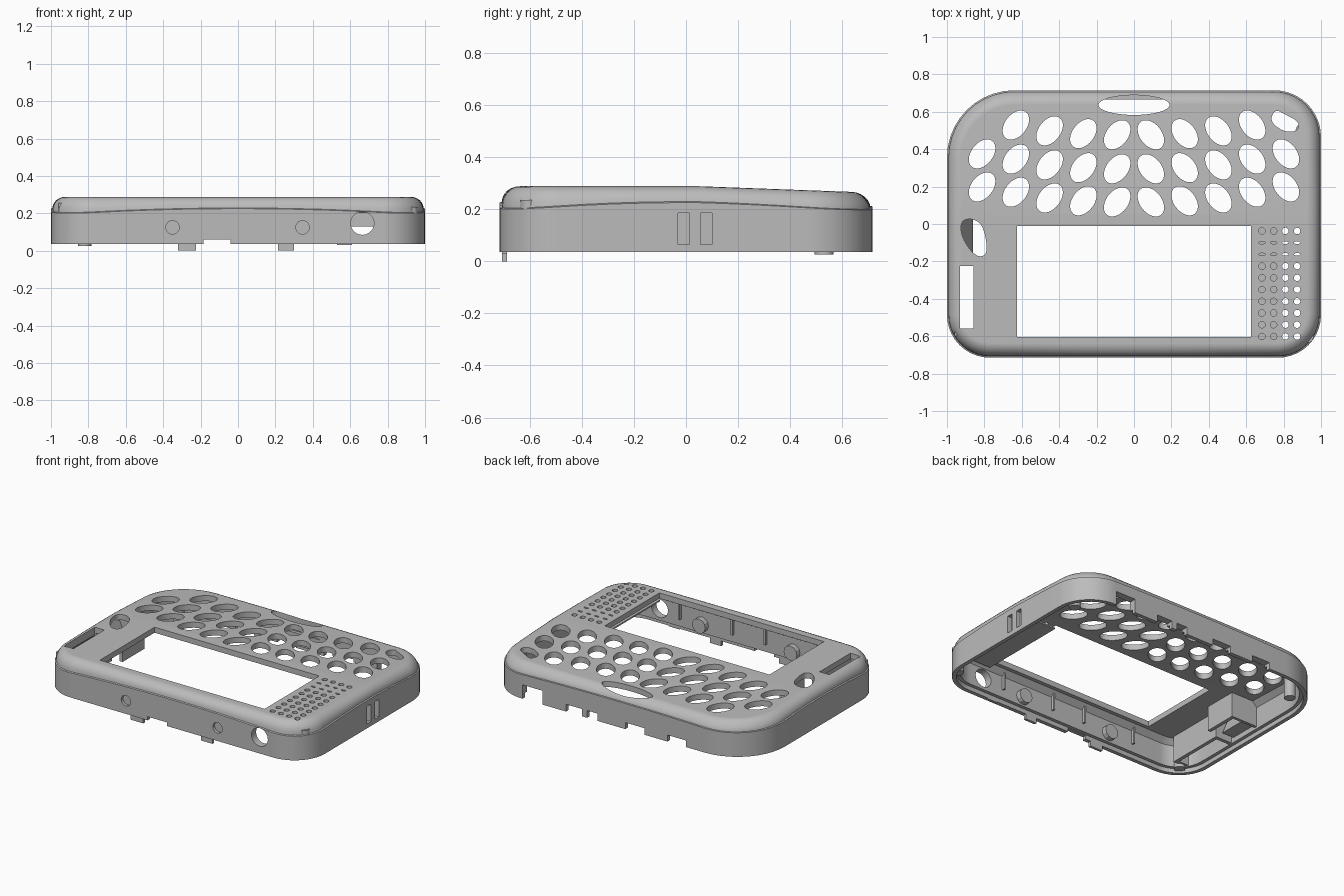
import bpy, bmesh
from math import sin, cos, pi, radians

old = bpy.data.objects.get("Cube")
if old:
    bpy.data.objects.remove(old, do_unlink=True)

grey = bpy.data.materials.new("plastic grey")
grey.use_nodes = True
grey.diffuse_color = (0.5, 0.5, 0.5, 1)
grey.node_tree.nodes["Principled BSDF"].inputs["Base Color"].default_value = (0.5, 0.5, 0.5, 1)

HX, HY, BASE, TOP, UNDER = 1.0, 0.715, 0.035, 0.288, 0.25


def make(name, bm):
    bmesh.ops.recalc_face_normals(bm, faces=bm.faces)
    mesh = bpy.data.meshes.new(name)
    bm.to_mesh(mesh)
    bm.free()
    mesh.materials.append(grey)
    ob = bpy.data.objects.new(name, mesh)
    bpy.context.collection.objects.link(ob)
    return ob


def prism(bm, pts, lo, hi, axis="z"):
    """Extrude a 2D outline along an axis."""
    place = {"z": lambda u, v, t: (u, v, t),
             "y": lambda u, v, t: (u, t, v),
             "x": lambda u, v, t: (t, u, v)}[axis]
    a, b = [[bm.verts.new(place(u, v, t)) for u, v in pts] for t in (lo, hi)]
    bm.faces.new(a)
    bm.faces.new(b)
    n = len(a)
    for i in range(n):
        bm.faces.new((a[i], a[(i + 1) % n], b[(i + 1) % n], b[i]))


def rect(u0, u1, v0, v1):
    return [(u0, v0), (u1, v0), (u1, v1), (u0, v1)]


def ellipse(cx, cy, a, b, tilt=0, n=32):
    c, s = cos(tilt), sin(tilt)
    ring = [(a * cos(2 * pi * i / n), b * sin(2 * pi * i / n)) for i in range(n)]
    return [(cx + c * u - s * v, cy + s * u + c * v) for u, v in ring]


def rounded(pts, passes=3):
    """Soften a polygon by cutting its corners."""
    for _ in range(passes):
        pts = [(p[0] + (q[0] - p[0]) * f, p[1] + (q[1] - p[1]) * f)
               for p, q in zip(pts, pts[1:] + pts[:1]) for f in (0.25, 0.75)]
    return pts


def outline(inset):
    """Case outline with a wider back right-hand corner, moved inward."""
    arcs = []
    for k, (sx, sy, r) in enumerate(((1, 1, .25), (-1, 1, .36), (-1, -1, .23), (1, -1, .23))):
        cx, cy = sx * (HX - r), sy * (HY - r)
        arcs.append([(cx + (r - inset) * cos(k * pi / 2 + j * pi / 20),
                      cy + (r - inset) * sin(k * pi / 2 + j * pi / 20)) for j in range(11)])
    pts = []
    for arc, nxt in zip(arcs, arcs[1:] + arcs[:1]):
        p, q = arc[-1], nxt[0]
        pts += arc + [(p[0] + (q[0] - p[0]) * j / 10, p[1] + (q[1] - p[1]) * j / 10)
                      for j in range(1, 10)]
    return pts


def seam(x, y):
    return 0.19 + 0.035 * ((1 - x * x) + (1 - (y / HY) ** 2))


# Case shell: inner ceiling, inner wall, stepped rim, outer wall, seam, rounded top
bm = bmesh.new()
edge = outline(0)
steps = [(i, [z] * len(edge)) for i, z in
         ((.085, UNDER), (.05, .215), (.05, .065), (.027, .065), (.027, BASE), (0, BASE))]
seams = [seam(x, y) for x, y in edge]
steps += [(0, seams), (.008, [s + .004 for s in seams])]
for k in range(1, 7):
    t = k * pi / 12
    steps.append((.008 + .07 * (1 - cos(t)), [s + .004 + (TOP - s - .004) * sin(t) for s in seams]))
rings = [[bm.verts.new((x, y, z)) for (x, y), z in zip(outline(i), zs)] for i, zs in steps]
n = len(edge)
for a, b in zip(rings, rings[1:]):
    for i in range(n):
        bm.faces.new((a[i], a[(i + 1) % n], b[(i + 1) % n], b[i]))
bm.faces.new(rings[0])
bm.faces.new(rings[-1])
bmesh.ops.bisect_plane(bm, geom=bm.verts[:] + bm.edges[:] + bm.faces[:],
                       plane_co=(0, .05, 0), plane_no=(0, 1, 0))
# The top slopes down toward the back
for v in bm.verts:
    v.co.z -= max(0, v.co.y - .05) * .037 * min(1, max(0, (v.co.z - .19) / .06))
shell = make("case_shell", bm)

# Openings
cut = bmesh.new()
LO, HI = .15, .4
rise = (.08, .052, .021, .006, 0)
for row, base in enumerate((.118, .295, .477)):
    for col in range(10):
        if row == 2 and col in (0, 9):
            continue
        tilt = radians(52 if col < 5 else 128)
        prism(cut, ellipse((col - 4.5) * .1805, base + rise[min(col, 9 - col)], .088, .058, tilt), LO, HI)
prism(cut, rounded([(.725, .55), (.755, .615), (.81, .585), (.885, .545), (.875, .495), (.8, .492)]), LO, HI)
prism(cut, ellipse(0, .636, .19, .053), LO, HI)
prism(cut, rect(-.625, .625, -.604, -.012), LO, HI)
prism(cut, rect(-.93, -.857, -.56, -.225), LO, HI)
prism(cut, rounded([(-.925, .02), (-.86, .03), (-.805, -.01), (-.78, -.15), (-.82, -.18),
                    (-.87, -.15), (-.925, -.06)]), LO, HI)
# Speaker grille
for col in range(4):
    for row in range(10):
        flat = .4 if row in (1, 2) else 1
        prism(cut, ellipse(.684 + col * .0627, -.037 - row * .0627, .0175, .0175 * flat, 0, 12), LO, HI)
# Front wall: jack hole, two shallow dimples and a bottom notch
prism(cut, ellipse(.665, .147, .062, .062), -.8, -.6, "y")
for x in (-.35, .345):
    prism(cut, ellipse(x, .125, .036, .036, 0, 24), -.8, -.695, "y")
prism(cut, rect(-.185, -.04, 0, .06), -.8, -.6, "y")
# Side wall slots
for y in (-.008, .077):
    prism(cut, rect(y - .022, y + .022, .065, .185), .97, 1.1, "x")
# Back wall notches
for x0, x1, z in ((.59, .74, .13), (.29, .41, .085), (.17, .25, .085), (-.185, -.04, .08), (-.5, -.36, .08)):
    prism(cut, rect(x0, x1, 0, z), .6, .8, "y")
cutter = make("opening_cutter", cut)
cutter.hide_render = True

mod = shell.modifiers.new("openings", "BOOLEAN")
mod.operation, mod.solver, mod.object = "DIFFERENCE", "EXACT", cutter
bpy.context.view_layer.objects.active = shell
bpy.ops.object.modifier_apply(modifier=mod.name)
bpy.data.objects.remove(cutter, do_unlink=True)


def part(name, *shapes):
    bm = bmesh.new()
    for s in shapes:
        prism(bm, *s)
    return make(name, bm)


# Clips, feet and inner fittings
part("front_clips", *[(rect(x0, x1, z, .09), -.706, -.688, "y")
                      for x0, x1, z in ((-.32, -.225, 0), (.215, .3, 0), (.53, .61, .03))])
part("dimple_bosses", *[(ellipse(x, .125, .05, .05, 0, 12), -.68, -.63, "y") for x in (-.35, .345)])
posts = part("screw_posts", *[(ellipse(x, y, .036, .036, 0, 16), z, .235)
                              for x, y, z in ((-.82, .53, .025), (-.89, -.62, .05), (.925, -.6, .06), (.9, .5, .05))])
part("speaker_backing", (rect(.64, .782, -.63, 0), .215, .225))
part("side_slot_housing", (rect(-.85, -.825, -.6, -.19), .07, .255),
     (rect(-.96, -.825, -.6, -.575), .07, .255), (rect(-.96, -.825, -.215, -.19), .07, .255))
part("strap_wedge", ([(-.96, .255), (-.925, .255), (-.86, .1), (-.96, .1)], -.17, .03, "y"),
     (rect(-.775, -.75, -.18, .04), .08, .255), (rect(-.96, -.75, .035, .055), .08, .255))
part("front_ribs", *[(rect(x, x + .012, .12, .255), -.68, -.645, "y") for x in (-.55, -.15, .1, .5)])

# Shading
bpy.ops.object.select_all(action="DESELECT")
for ob in (shell, posts):
    ob.select_set(True)
bpy.ops.object.shade_smooth_by_angle(angle=radians(32))
shell.modifiers.new("clean_normals", "WEIGHTED_NORMAL").keep_sharp = True
